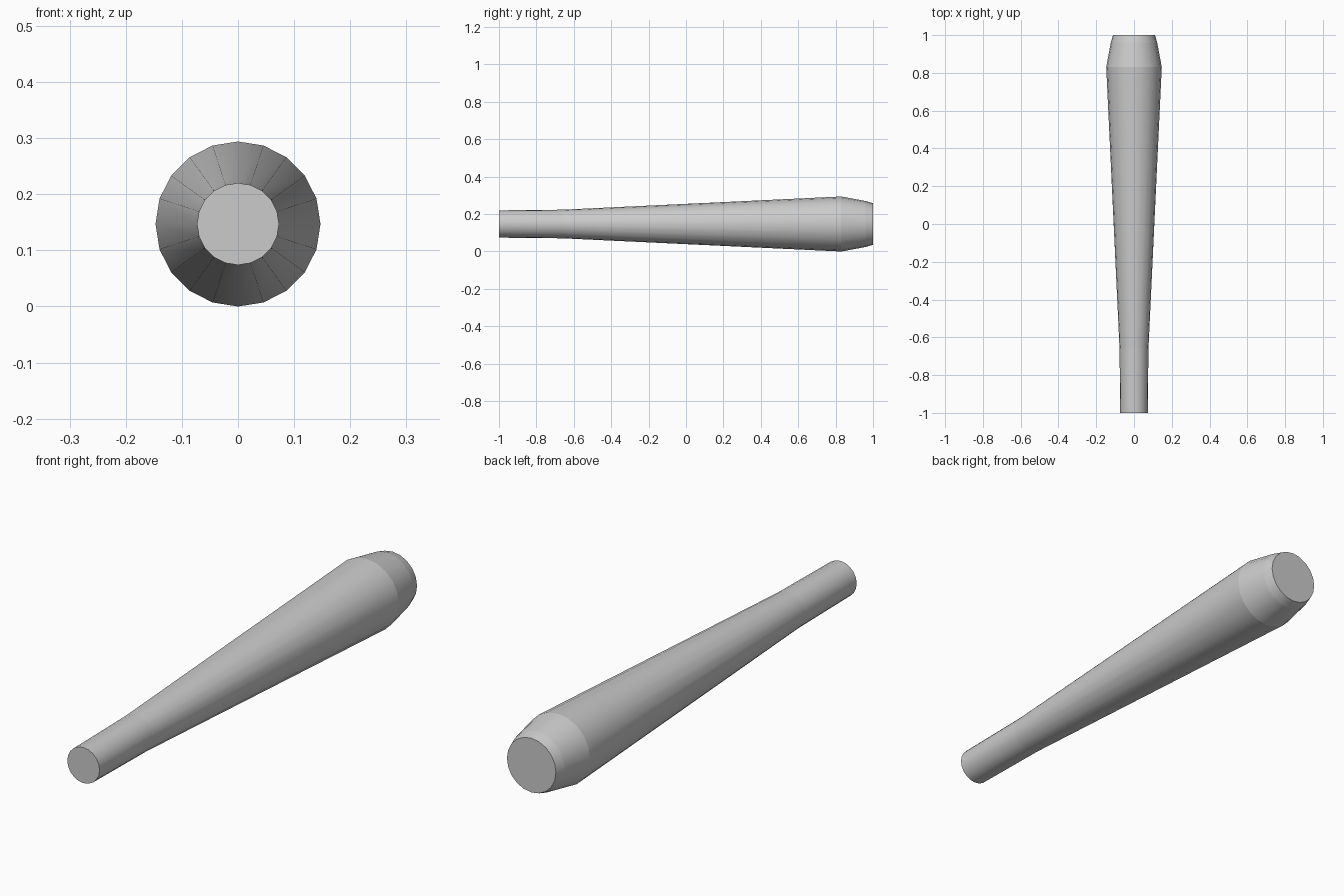
import bpy, bmesh, math

if "Cube" in bpy.data.objects:
    bpy.data.objects.remove(bpy.data.objects["Cube"])

SIDES = 20
AXIS_Z = 0.147
# (y, radius) from thin handle end to thick rounded end
PROFILE = [(-1.0, 0.073), (-0.66, 0.0765), (0.83, 0.147), (0.96, 0.123), (1.0, 0.111)]

grey = bpy.data.materials.new("plain grey")
grey.diffuse_color = (0.6, 0.6, 0.6, 1)
grey.use_nodes = True
grey.node_tree.nodes["Principled BSDF"].inputs["Base Color"].default_value = grey.diffuse_color

# Tapered shaft: rings of vertices bridged along the profile
bm = bmesh.new()
rings = []
for y, r in PROFILE:
    angles = [2 * math.pi * i / SIDES for i in range(SIDES)]
    rings.append([bm.verts.new((r * math.sin(a), y, AXIS_Z + r * math.cos(a))) for a in angles])
for a, b in zip(rings, rings[1:]):
    for i in range(SIDES):
        j = (i + 1) % SIDES
        bm.faces.new((a[i], a[j], b[j], b[i])).smooth = True

# Flat end caps
bm.faces.new(rings[0])
bm.faces.new(rings[-1])
bmesh.ops.recalc_face_normals(bm, faces=bm.faces)

# Crisp creases around every ring, smooth shading around the shaft
for ring in rings:
    for i in range(SIDES):
        bm.edges.get((ring[i], ring[(i + 1) % SIDES])).smooth = False

mesh = bpy.data.meshes.new("tapered_bat")
bm.to_mesh(mesh)
bm.free()
mesh.materials.append(grey)
bpy.context.collection.objects.link(bpy.data.objects.new("tapered_bat", mesh))
